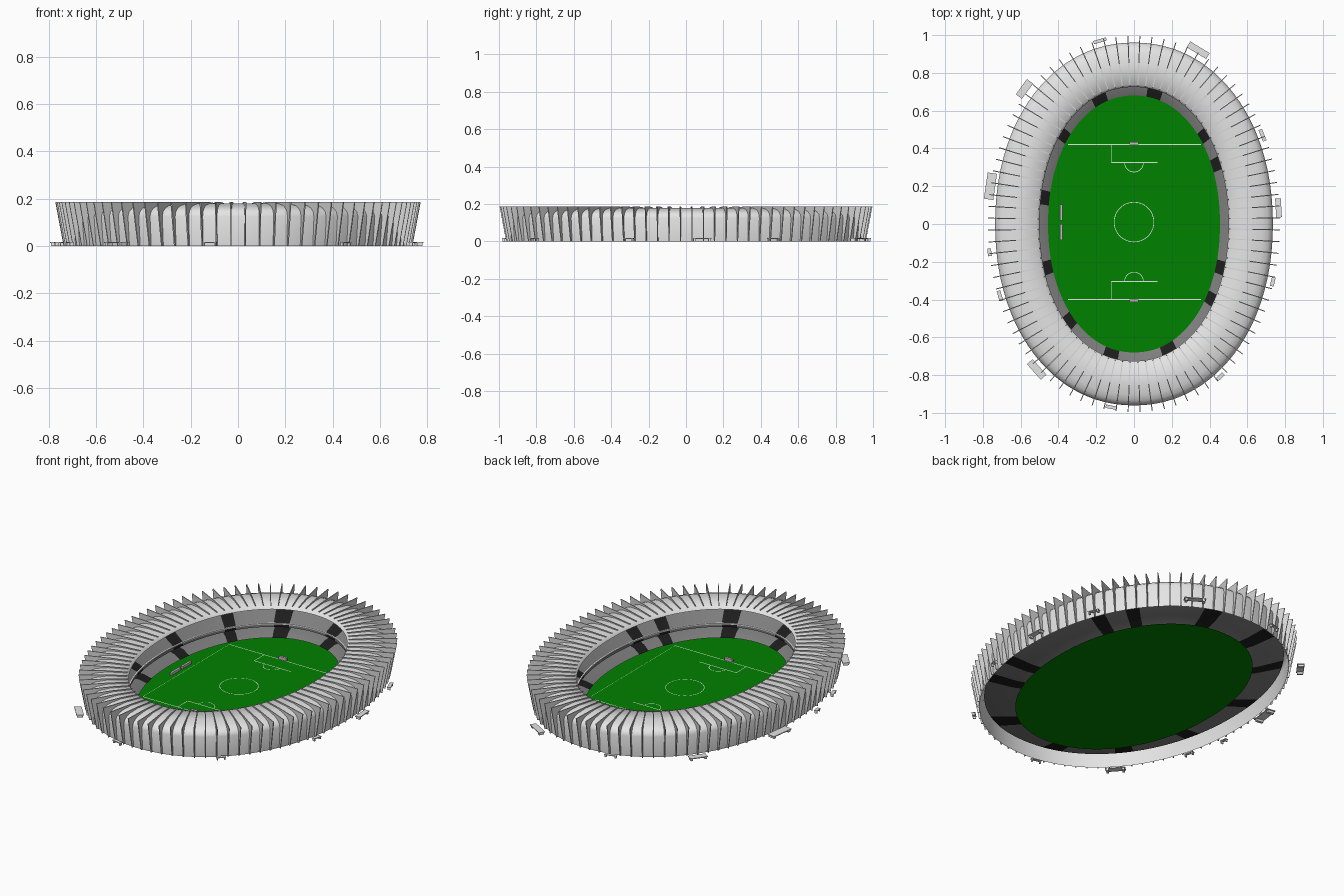
import bpy, bmesh, math
from mathutils import Matrix, Vector

if "Cube" in bpy.data.objects:
    bpy.data.objects.remove(bpy.data.objects["Cube"], do_unlink=True)

SEGS = 240
WALL = 0.735      # half width of the outer wall
STRETCH = 0.225   # extra half length along y


def material(name, r, g, b):
    m = bpy.data.materials.new(name)
    m.use_nodes = True
    m.diffuse_color = (r, g, b, 1)
    m.node_tree.nodes["Principled BSDF"].inputs["Base Color"].default_value = (r, g, b, 1)
    return m


SHELL = material("pale grey shell", 0.78, 0.78, 0.78)
FIN = material("light grey fins", 0.68, 0.68, 0.68)
SEATS = material("dark grey seating", 0.21, 0.21, 0.21)
BLACK = material("black seating blocks", 0.012, 0.012, 0.012)
GRASS = material("grass green", 0.0, 0.22, 0.0)
WHITE = material("line white", 0.9, 0.9, 0.9)
FURNITURE = material("pinkish grey furniture", 0.6, 0.5, 0.58)


def oval(t, a, z=0.0):
    """Point on a slightly squared oval with half width a."""
    c, s = math.cos(t), math.sin(t)
    power = lambda v: math.copysign(abs(v) ** (2 / 2.1), v)
    return Vector((a * power(c), (a + STRETCH) * power(s), z))


def frame(t):
    """Wall point, tangent and outward normal at parameter t."""
    tangent = (oval(t + 0.01, WALL) - oval(t - 0.01, WALL)).normalized()
    return oval(t, WALL), tangent, Vector((tangent.y, -tangent.x, 0))


def finish(name, bm, mats, smooth_angle=0):
    mesh = bpy.data.meshes.new(name)
    bm.to_mesh(mesh)
    bm.free()
    for m in mats:
        mesh.materials.append(m)
    obj = bpy.data.objects.new(name, mesh)
    bpy.context.collection.objects.link(obj)
    if smooth_angle:
        bpy.ops.object.select_all(action="DESELECT")
        obj.select_set(True)
        bpy.context.view_layer.objects.active = obj
        bpy.ops.object.shade_smooth_by_angle(angle=math.radians(smooth_angle))


def sweep(name, profile, mats, rule=None, closed=False, smooth_angle=35):
    """Carry a (half width, height) profile around the oval."""
    bm = bmesh.new()
    rings = [[bm.verts.new(oval(math.tau * i / SEGS, a, z)) for i in range(SEGS)]
             for a, z in profile]
    pairs = list(zip(rings, rings[1:]))
    if closed:
        pairs.append((rings[-1], rings[0]))
    for low, high in pairs:
        for i in range(SEGS):
            j = (i + 1) % SEGS
            f = bm.faces.new((low[i], low[j], high[j], high[i]))
            if rule:
                f.material_index = rule(math.tau * (i + 0.5) / SEGS)
    finish(name, bm, mats, smooth_angle)


def add_box(bm, center, size, angle=0.0):
    mat = (Matrix.Translation(center) @ Matrix.Rotation(angle, 4, "Z")
           @ Matrix.Diagonal((*size, 1)))
    bmesh.ops.create_cube(bm, size=1, matrix=mat)


# Outer wall curving over into the roof, softly rounded at the inner lip
sweep("wall_and_roof",
      [(0.725, 0), (WALL, 0.125), (0.728, 0.145), (0.71, 0.16), (0.68, 0.171),
       (0.62, 0.179), (0.512, 0.176), (0.5, 0.158)], [SHELL], smooth_angle=80)

# Seating tiers with black blocks at twelve places
blocks = [(0.1, 0.69), (-0.17, 0.66), (-0.37, 0.47), (-0.47, 0.13),
          (-0.46, -0.22), (-0.34, -0.52), (-0.11, -0.68), (0.17, -0.66),
          (0.4, -0.39), (0.46, -0.22), (0.43, 0.31), (0.37, 0.47)]
block_angles = [math.atan2(y / 0.7, x / 0.475) for x, y in blocks]


def seat_colour(t):
    for angle in block_angles:
        gap = abs((t - angle + math.pi) % math.tau - math.pi)
        length = 0.036 / math.hypot(0.48 * math.sin(angle), 0.7 * math.cos(angle))
        if gap < length:
            return 1
    return 0


sweep("lower_tier", [(0.7, 0.07), (0.56, 0.035), (0.5, 0.028), (0.455, 0.008)],
      [SEATS, BLACK], seat_colour)
sweep("upper_tier", [(0.67, 0.165), (0.505, 0.07), (0.505, 0.05)],
      [SEATS, BLACK], seat_colour)
sweep("tier_rim", [(0.5, 0.067), (0.507, 0.067), (0.507, 0.074), (0.5, 0.074)],
      [SHELL], closed=True)

# Grass field
bm = bmesh.new()
bm.faces.new([bm.verts.new(oval(math.tau * i / SEGS, 0.532, 0.002)) for i in range(SEGS)])
finish("field", bm, [GRASS])

# Field markings as flat strips
bm = bmesh.new()


def line(x1, y1, x2, y2, width):
    start, end = Vector((x1, y1, 0.004)), Vector((x2, y2, 0.004))
    d = (end - start).normalized() * width / 2
    side = Vector((-d.y, d.x, 0))
    bm.faces.new([bm.verts.new(p) for p in (start - side, end - side, end + side, start + side)])


def arc(cx, cy, r, start, end, steps):
    """Curved strip with shared points, so it reads as one line."""
    rows = []
    for k in range(steps + 1):
        t = start + (end - start) * k / steps
        rows.append([bm.verts.new((cx + q * math.cos(t), cy + q * math.sin(t), 0.004))
                     for q in (r - 0.0018, r + 0.0018)])
    for p, q in zip(rows, rows[1:]):
        bm.faces.new((p[0], p[1], q[1], q[0]))


MID = 0.01
for side in (1, -1):
    end, box = MID + side * 0.41, MID + side * 0.315
    line(-0.35, end, 0.355, end, 0.005)
    line(-0.12, box, 0.125, box, 0.005)
    line(-0.12, end, -0.12, box, 0.004)
    line(side * 0.352, MID - 0.41, side * 0.352, MID + 0.41, 0.002)
    arc(0, box, 0.05, 0, -side * math.pi, 16)
arc(0, MID, 0.105, 0, math.tau, 48)
bmesh.ops.recalc_face_normals(bm, faces=bm.faces)
for f in bm.faces:
    if f.normal.z < 0:
        f.normal_flip()
finish("field_markings", bm, [WHITE])

# Goals and team benches
bm = bmesh.new()
for side in (1, -1):
    add_box(bm, (0, MID + side * 0.417, 0.012), (0.05, 0.014, 0.017))
finish("goals", bm, [FURNITURE])
bm = bmesh.new()
for y in (0.06, -0.043):
    add_box(bm, (-0.385, y, 0.011), (0.013, 0.085, 0.015))
finish("benches", bm, [FURNITURE])

# Radial fins, evenly spaced along the wall
FINS = 88
fin_profile = [(0.737, 0), (0.772, 0.186), (0.62, 0.186), (0.505, 0.181),
               (0.512, 0.175), (0.62, 0.178), (0.68, 0.17), (0.71, 0.159),
               (0.728, 0.144), (0.735, 0.125), (0.726, 0)]
dense = [math.tau * i / 4000 for i in range(4001)]
lengths = [0.0]
for t0, t1 in zip(dense, dense[1:]):
    lengths.append(lengths[-1] + (oval(t1, WALL) - oval(t0, WALL)).length)
fin_params, k = [], 0
for i in range(FINS):
    while lengths[k] < lengths[-1] * (i + 0.5) / FINS:
        k += 1
    fin_params.append(dense[k])

bm = bmesh.new()
for t in fin_params:
    p, tangent, normal = frame(t)
    left, right = [[bm.verts.new(p + normal * (a - WALL) + tangent * s + Vector((0, 0, z)))
                    for a, z in fin_profile] for s in (-0.0025, 0.0025)]
    bm.faces.new(left)
    bm.faces.new(right[::-1])
    for i in range(len(left)):
        j = (i + 1) % len(left)
        bm.faces.new((left[j], left[i], right[i], right[j]))
bmesh.ops.recalc_face_normals(bm, faces=bm.faces)
finish("fins", bm, [FIN])

# Entrance canopies around the foot: x, y, length, depth
entrances = [(-0.18, 0.97, 0.07, 0.018), (0.34, 0.92, 0.12, 0.036),
             (-0.58, 0.715, 0.1, 0.04), (0.68, 0.47, 0.065, 0.02),
             (-0.76, 0.2, 0.14, 0.05), (0.765, 0.085, 0.1, 0.03),
             (-0.765, -0.15, 0.04, 0.02), (0.735, -0.305, 0.05, 0.02),
             (-0.71, -0.38, 0.055, 0.02), (-0.515, -0.77, 0.11, 0.04),
             (0.455, -0.81, 0.05, 0.02), (-0.12, -0.97, 0.06, 0.018)]
bm = bmesh.new()
for x, y, length, depth in entrances:
    _, tangent, normal = frame(math.atan2(y / 0.97, x / 0.75))
    turn = math.atan2(tangent.y, tangent.x)
    add_box(bm, (x, y, 0.015), (length, depth, 0.005), turn)
    for s in (-0.4, 0.4):
        add_box(bm, Vector((x, y, 0.0065)) + tangent * s * length,
                (length * 0.12, depth * 0.8, 0.013), turn)
finish("entrance_canopies", bm, [SHELL])
